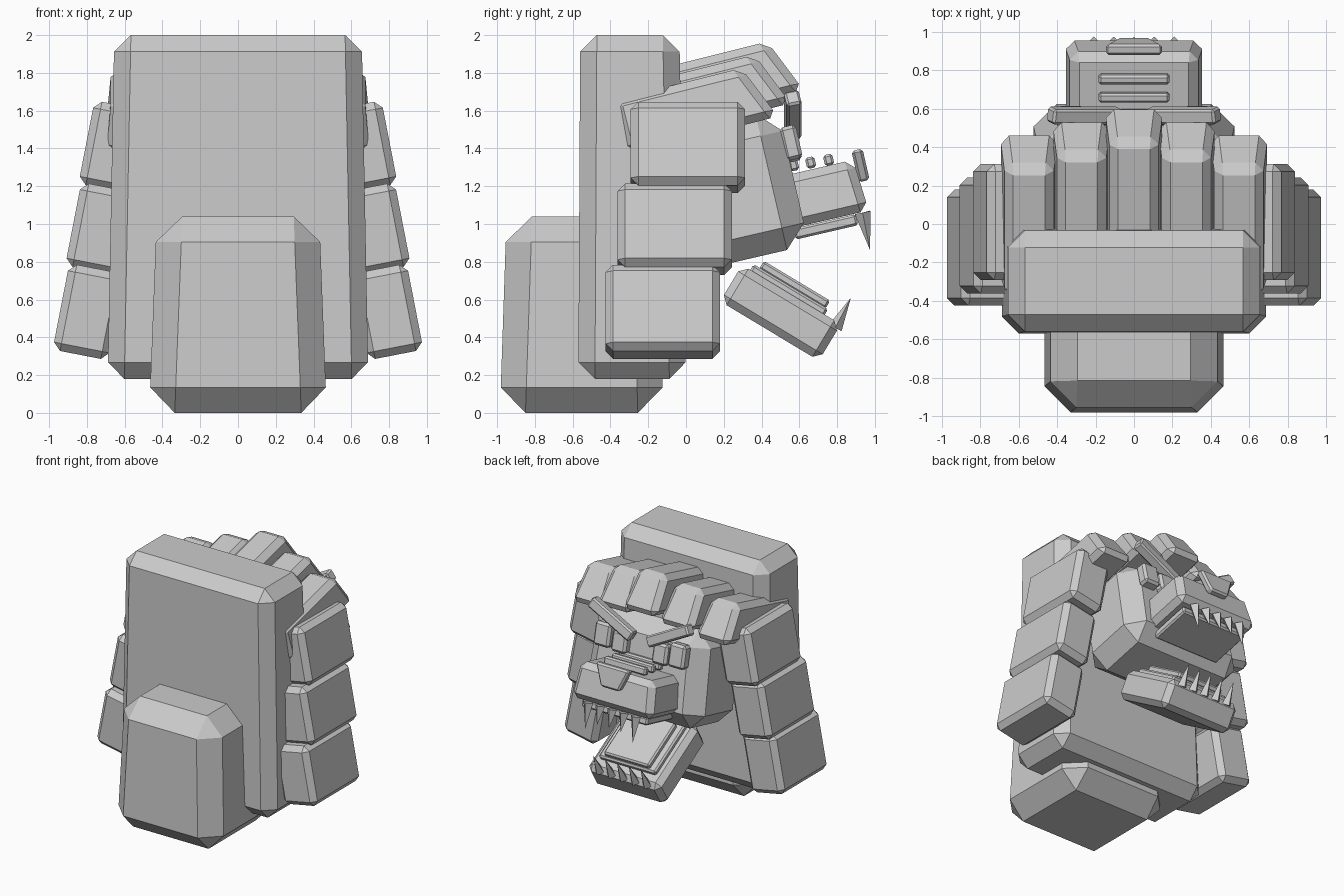
import bpy, bmesh, math
from mathutils import Matrix, Vector

if "Cube" in bpy.data.objects:
    bpy.data.objects.remove(bpy.data.objects["Cube"])

grey = bpy.data.materials.new("stone_grey")
grey.diffuse_color = (0.6, 0.6, 0.6, 1)
grey.use_nodes = True
grey.node_tree.nodes["Principled BSDF"].inputs["Base Color"].default_value = grey.diffuse_color


def finish(name, bm, loc, rot, bevel):
    """Turn a bmesh into a placed, optionally chamfered object."""
    bmesh.ops.recalc_face_normals(bm, faces=bm.faces)
    me = bpy.data.meshes.new(name)
    bm.to_mesh(me)
    bm.free()
    me.materials.append(grey)
    ob = bpy.data.objects.new(name, me)
    bpy.context.collection.objects.link(ob)
    ob.location = loc
    ob.rotation_euler = [math.radians(a) for a in rot]
    if bevel:
        m = ob.modifiers.new("chamfer", 'BEVEL')
        m.width, m.segments, m.limit_method = bevel, 1, 'NONE'
    return ob


def block(name, low, high, z0, z1, loc=(0, 0, 0), rot=(0, 0, 0), bevel=0.03):
    """Tapered block; low and high are (half width, y start, y end)."""
    bm = bmesh.new()
    rings = []
    for (hx, y0, y1), z in ((low, z0), (high, z1)):
        rings.append([bm.verts.new((x, y, z)) for x, y in
                      ((-hx, y0), (hx, y0), (hx, y1), (-hx, y1))])
    a, b = rings
    bm.faces.new(a[::-1])
    bm.faces.new(b)
    for i in range(4):
        j = (i + 1) % 4
        bm.faces.new((a[i], a[j], b[j], b[i]))
    return finish(name, bm, loc, rot, bevel)


def box(name, size, loc, rot=(0, 0, 0), bevel=0.02):
    hx, hy, hz = (s / 2 for s in size)
    return block(name, (hx, -hy, hy), (hx, -hy, hy), -hz, hz, loc, rot, bevel)


def tooth(name, base, tip, radius):
    """Four-sided spike from base to tip."""
    base, tip = Vector(base), Vector(tip)
    d = tip - base
    bm = bmesh.new()
    bmesh.ops.create_cone(bm, cap_ends=True, segments=4, radius1=radius, radius2=0,
                          depth=d.length, matrix=Matrix.Translation((0, 0, d.length / 2)))
    ob = finish(name, bm, base, (0, 0, 0), 0)
    ob.rotation_euler = d.to_track_quat('Z', 'Y').to_euler()


# Back slab and the lower neck block
block("back_slab", (0.69, -0.57, 0.0), (0.655, -0.56, -0.035), 0.18, 2.0, bevel=0.088)
block("neck_block", (0.47, -0.985, -0.12), (0.43, -0.95, -0.15), 0, 1.04, bevel=0.135)

# Head
TILT = 13
block("head", (0.53, -0.6, 0.0), (0.49, -0.6, 0.0), -0.74, 0,
      (0, 0.485, 1.61), (TILT, 0, 0), 0.12)

# Mane tufts over the forehead, stepping down and back towards the sides
for i in range(-2, 3):
    s = abs(i)
    block("mane_tuft", (0.15, -0.7, 0.125), (0.125, -0.7, 0.0), -0.295, 0,
          (i * 0.273, 0.43 - s * 0.068, 1.965 - s * 0.07), (14, 0, 0), 0.042)

# Side mane blocks, three to a side
for side in (-1, 1):
    for x, y, z, h in ((0.655, 0.01, 1.405, 0.45), (0.725, -0.06, 0.972, 0.45),
                       (0.79, -0.123, 0.535, 0.465)):
        box("side_mane", (0.3, 0.605, h), (side * x, y, z), (0, -11 * side, 0), 0.04)

# Muzzle, palate plate, nose and wrinkles
block("muzzle", (0.36, -0.45, 0.02), (0.33, -0.45, 0.0), -0.28, 0,
      (0, 0.885, 1.34), (TILT, 0, 0), 0.045)
box("palate", (0.58, 0.34, 0.06), (0, 0.74, 0.985), (TILT, 0, 0), 0.012)
block("nose", (0.08, -0.03, 0.03), (0.15, -0.03, 0.03), -0.085, 0.085,
      (0, 0.924, 1.31), (TILT, 0, 0), 0.014)
for y in (0.57, 0.66, 0.755):
    box("wrinkle", (0.37, 0.05, 0.06), (0, y, 1.325 + (y - 0.66) * 0.15),
        (TILT, 0, 0), 0.012)

# Eyes and slanting brows
for side in (-1, 1):
    box("outer_eye", (0.14, 0.09, 0.18), (side * 0.33, 0.555, 1.43), (TILT, 0, 0), 0.018)
    box("inner_eye", (0.13, 0.08, 0.16), (side * 0.18, 0.56, 1.41), (TILT, 0, 0), 0.018)
    box("brow", (0.41, 0.08, 0.085), (side * 0.255, 0.565, 1.575),
        (TILT, -28 * side, 0), 0.012)

# Lower jaw with stacked tongue plates
JAW = -31
box("jaw", (0.64, 0.61, 0.225), (0, 0.5, 0.53), (JAW, 0, 0), 0.04)
box("tongue_base", (0.5, 0.46, 0.06), (0, 0.54, 0.643), (JAW, 0, 0), 0.012)
box("tongue", (0.4, 0.41, 0.05), (0, 0.575, 0.678), (JAW, 0, 0), 0.012)

# Teeth
for i in range(-2, 3):
    x = i * 0.105
    tooth("upper_tooth", (x, 0.935, 1.06), (x, 0.975, 0.86 if abs(i) == 2 else 0.92), 0.042)
    tooth("lower_tooth", (x, 0.79, 0.45), (x, 0.873, 0.61), 0.038)
